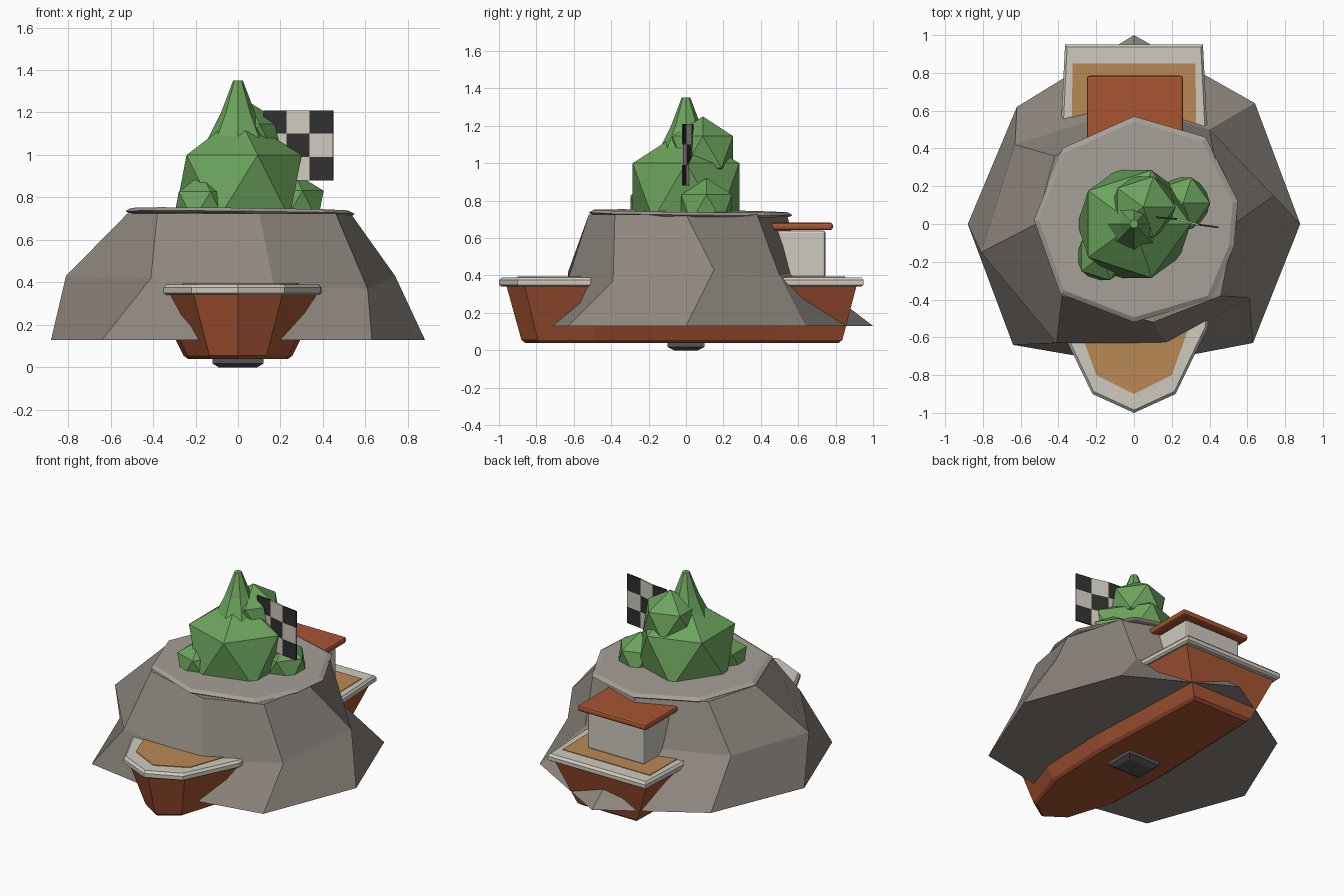
import bpy
import bmesh
import math
from mathutils import Vector

if "Cube" in bpy.data.objects:
    bpy.data.objects.remove(bpy.data.objects["Cube"], do_unlink=True)


def material(name, red, green, blue):
    mat = bpy.data.materials.new(name)
    mat.use_nodes = True
    color = (red, green, blue, 1)
    mat.diffuse_color = color
    mat.node_tree.nodes["Principled BSDF"].inputs["Base Color"].default_value = color
    return mat


ROCK = material("rock grey", .27, .24, .21)
PLATEAU = material("pale stone", .38, .35, .31)
CREAM = material("cream paint", .62, .59, .52)
DECK = material("tan deck", .48, .25, .09)
RED = material("red brown wood", .39, .09, .034)
GREEN = material("leaf green", .15, .37, .11)
BLACK = material("flag black", .03, .03, .03)
METAL = material("dark metal", .09, .09, .09)


def finish(name, bm, *mats):
    """Turn a bmesh into a flat shaded object."""
    bmesh.ops.recalc_face_normals(bm, faces=bm.faces)
    mesh = bpy.data.meshes.new(name)
    bm.to_mesh(mesh)
    bm.free()
    for mat in mats:
        mesh.materials.append(mat)
    obj = bpy.data.objects.new(name, mesh)
    bpy.context.collection.objects.link(obj)
    return obj


def loft(name, rings, mat):
    """Skin a stack of matching rings and close both ends."""
    bm = bmesh.new()
    loops = [[bm.verts.new(p) for p in ring] for ring in rings]
    count = len(loops[0])
    for low, high in zip(loops, loops[1:]):
        for i in range(count):
            j = (i + 1) % count
            bm.faces.new((low[i], low[j], high[j], high[i]))
    bm.faces.new(loops[0][::-1])
    bm.faces.new(loops[-1])
    return finish(name, bm, mat)


def box(name, center, size, mat, bevel):
    bm = bmesh.new()
    bmesh.ops.create_cube(bm, size=1)
    bmesh.ops.scale(bm, vec=size, verts=bm.verts)
    obj = finish(name, bm, mat)
    obj.location = center
    mod = obj.modifiers.new("edge bevel", "BEVEL")
    mod.width = bevel
    mod.segments = 2
    return obj


def outline(half, z, sx=1, sy=1):
    """Mirror half of a boat outline into a closed ring at one height."""
    mirrored = [(-x, y) for x, y in reversed(half) if x > 0]
    return [Vector((x * sx, y * sy, z)) for x, y in half + mirrored]


# Rocky island, three uneven rings
base = [(0, 1), (-.62, .62), (-.88, 0), (-.64, -.64),
        (0, -.75), (.63, -.63), (.88, 0), (.64, .64)]
middle = [(0, .62, .42), (-.63, .42, .44), (-.81, -.15, .43), (-.41, -.63, .42),
          (.17, -.63, .38), (.61, -.39, .37), (.74, .15, .43), (.4, .5, .4)]
crown = [(0, .54), (-.42, .36), (-.52, 0), (-.38, -.38),
         (.1, -.52), (.46, -.38), (.53, 0), (.42, .38)]
loft("rock_island", [[(x, y, .13) for x, y in base], middle,
                     [(x, y, .725) for x, y in crown]], ROCK)

# Thin plateau on the island
rim = [(0, .57), (-.38, .4), (-.53, .02), (-.39, -.37), (0, -.52),
       (.41, -.4), (.53, -.12), (.55, .12), (.38, .46)]
loft("plateau", [[(x * s, y * s, z - .012 * (x + y)) for x, y in rim]
                 for s, z in ((.97, .72), (1, .73), (.95, .745))], PLATEAU)

# Ship hull, rail and deck
ship = [(0, -1), (.22, -.9), (.39, -.55), (.42, 0), (.385, .55), (.365, .95)]
loft("hull", [outline(ship, .04, .56, .86), outline(ship, .055, .61, .88),
              outline(ship, .345, .95, .96)], RED)
loft("deck_rail", [outline(ship, .34, .97, .985), outline(ship, .35),
                   outline(ship, .375), outline(ship, .39, .97, .985)], CREAM)
floor = [(0, -.9), (.2, -.8), (.29, -.55), (.34, 0), (.33, .5), (.325, .85)]
loft("deck_floor", [outline(floor, .386), outline(floor, .394)], DECK)

# Keel plate below the hull
loft("keel_plate", [[(x * w, y * d, z) for x, y in ((-1, -1), (1, -1), (1, 1), (-1, 1))]
                    for w, d, z in ((.09, .065, 0), (.12, .1, .018), (.12, .1, .045))], METAL)

# Stern cabin
box("cabin", (0, .52, .515), (.42, .45, .25), CREAM, .012)
box("cabin_roof", (.005, .51, .662), (.51, .55, .04), RED, .014)

# Leafy mound made of faceted blobs with a pointed crown
blobs = {
    "main_bush": (0, 0, .85, .335),
    "upper_bush": (.05, .09, 1.06, .19),
    "left_bush": (.26, .11, .76, .16),
    "right_bush": (-.17, -.17, .76, .15),
}
for name, (x, y, z, radius) in blobs.items():
    bm = bmesh.new()
    bmesh.ops.create_icosphere(bm, subdivisions=1, radius=radius)
    finish(name, bm, GREEN).location = (x, y, z)
sides = 8
loft("tree_tip", [[(r * math.cos(math.tau * i / sides), r * math.sin(math.tau * i / sides), z)
                   for i in range(sides)]
                  for r, z in ((.17, 1), (.145, 1.07), (.08, 1.2), (.023, 1.35))], GREEN)

# Chequered flag, slightly waved
bm = bmesh.new()
wave = [(.12, .035), (.228, .026), (.338, -.003), (.448, -.018)]
grid = [[bm.verts.new((x, y, .88 + .11 * row)) for x, y in wave] for row in range(4)]
for row in range(3):
    for col in range(3):
        face = bm.faces.new((grid[row][col], grid[row][col + 1],
                             grid[row + 1][col + 1], grid[row + 1][col]))
        face.material_index = (row + col) % 2
flag = finish("flag", bm, BLACK, CREAM)
thickness = flag.modifiers.new("cloth thickness", "SOLIDIFY")
thickness.thickness = .009
thickness.offset = 0
